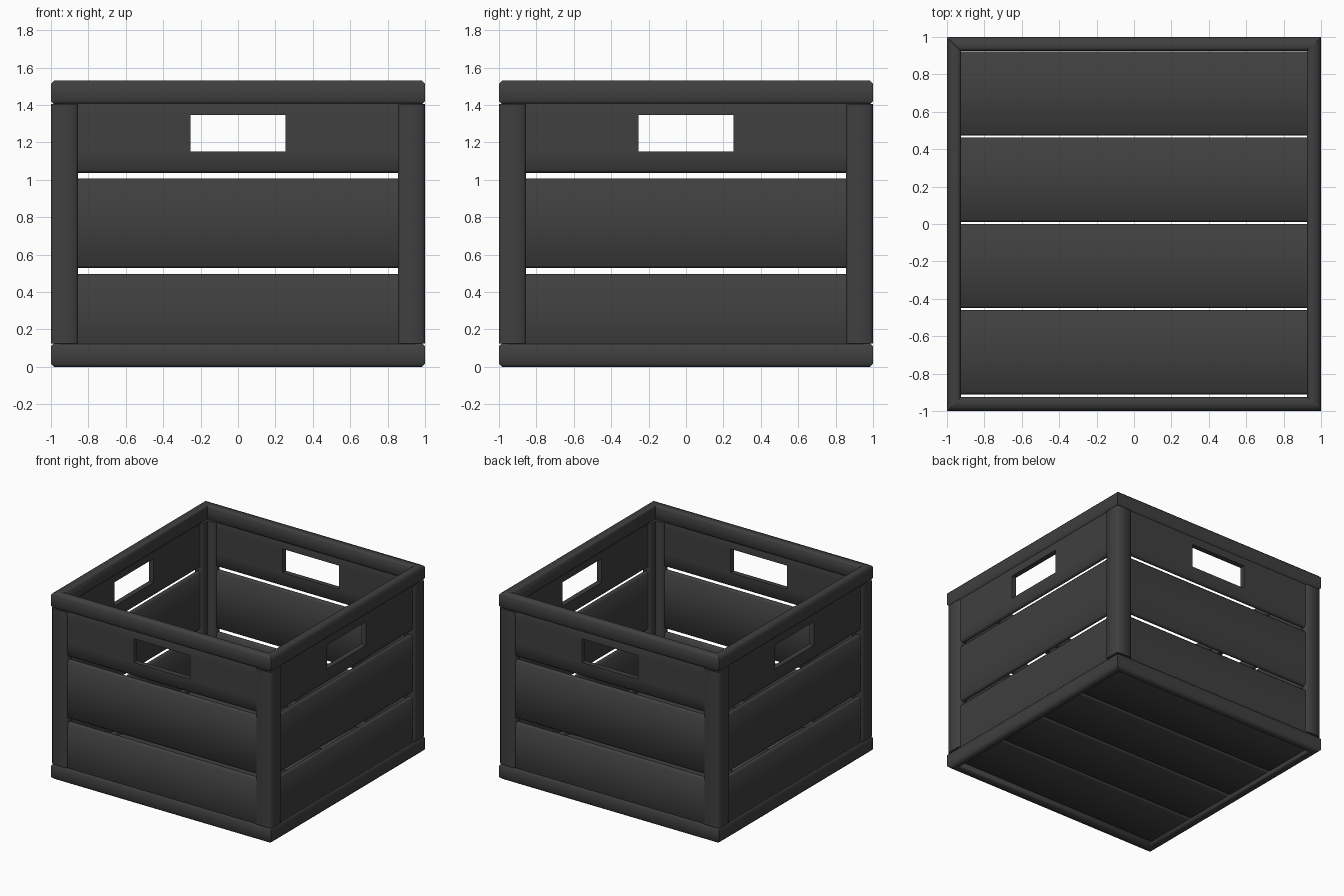
import bpy, bmesh, math
from mathutils import Vector, Matrix

if "Cube" in bpy.data.objects:
    bpy.data.objects.remove(bpy.data.objects["Cube"], do_unlink=True)

COLOUR = (0.05, 0.05, 0.05, 1)
charcoal = bpy.data.materials.new("charcoal_plastic")
charcoal.use_nodes = True
charcoal.diffuse_color = COLOUR
charcoal.node_tree.nodes["Principled BSDF"].inputs["Base Color"].default_value = COLOUR

OUT, IN = 1.0, 0.925          # outer and inner faces of the frame
RIM, TOP = 0.125, 1.53        # rim height and total height
LEG = 0.855                   # where the corner post legs end


def solid(name, polygons, push, axis, bevel, segments=1, keep=lambda e: True, turn=0):
    """Extrude flat polygons by push, round the convex edges along axis, soften shading."""
    bm = bmesh.new()
    for poly in polygons:
        bm.faces.new([bm.verts.new(p) for p in poly])
    bmesh.ops.remove_doubles(bm, verts=bm.verts, dist=1e-4)
    ext = bmesh.ops.extrude_face_region(bm, geom=bm.faces[:], use_keep_orig=True)
    moved = [g for g in ext["geom"] if isinstance(g, bmesh.types.BMVert)]
    bmesh.ops.translate(bm, verts=moved, vec=push)
    bmesh.ops.recalc_face_normals(bm, faces=bm.faces)
    bm.normal_update()
    edges = []
    for e in bm.edges:
        along = (e.verts[1].co - e.verts[0].co).normalized()
        if (abs(along[axis]) > 0.99 and keep(e) and len(e.link_faces) == 2
                and e.calc_face_angle_signed(0) > 0.5):
            edges.append(e)
    bmesh.ops.bevel(bm, geom=edges, offset=bevel, segments=segments,
                    profile=0.5, affect='EDGES')
    bm.normal_update()
    for f in bm.faces:
        f.smooth = True
    for e in bm.edges:
        e.smooth = e.calc_face_angle(0) < math.radians(50)
    bmesh.ops.rotate(bm, verts=bm.verts, cent=(0, 0, 0),
                     matrix=Matrix.Rotation(turn, 3, 'Z'))
    mesh = bpy.data.meshes.new(name)
    bm.to_mesh(mesh)
    bm.free()
    mesh.materials.append(charcoal)
    obj = bpy.data.objects.new(name, mesh)
    bpy.context.collection.objects.link(obj)


def panel_cells(xs, zs, skip=None):
    """Upright grid of quads on the inner panel face, leaving out one cell."""
    return [[(xs[i], -0.945, zs[j]), (xs[i + 1], -0.945, zs[j]),
             (xs[i + 1], -0.945, zs[j + 1]), (xs[i], -0.945, zs[j + 1])]
            for i in range(len(xs) - 1) for j in range(len(zs) - 1) if (i, j) != skip]


# Four identical sides: mitred rims, slats and a corner post each
for n, side in enumerate(("front", "left", "back", "right")):
    turn = n * math.pi / 2
    for label, z in (("bottom_rim", 0), ("top_rim", TOP - RIM)):
        plan = [(-OUT, -OUT, z), (OUT, -OUT, z), (IN, -IN, z), (-IN, -IN, z)]
        solid(f"{side}_{label}", [plan], Vector((0, 0, RIM)), 0, 0.016, turn=turn)

    outward = Vector((0, -0.042, 0))
    for label, low, high in (("lower_slat", 0.02, 0.497), ("middle_slat", 0.528, 1.008)):
        solid(f"{side}_{label}", panel_cells((-0.95, 0.95), (low, high)),
              outward, 0, 0.014, turn=turn)

    # Upper slat with the handle opening
    low, high = 1.037, 1.5
    solid(f"{side}_handle_slat",
          panel_cells((-0.95, -0.255, 0.255, 0.95), (low, 1.15, 1.345, high), (1, 1)),
          outward, 0, 0.014, turn=turn,
          keep=lambda e: min(abs(e.verts[0].co.z - low), abs(e.verts[0].co.z - high)) < 0.01)

    # L-shaped corner post
    angle = [(LEG, -OUT), (OUT, -OUT), (OUT, -LEG), (IN, -LEG), (IN, -IN), (LEG, -IN)]
    solid(f"{side}_corner_post", [[(x, y, RIM) for x, y in angle]],
          Vector((0, 0, TOP - 2 * RIM)), 2, 0.016, turn=turn)

# Floor boards
for k in range(4):
    y = -0.911 + k * 0.461
    board = [(-IN, y, 0.03), (IN, y, 0.03), (IN, y + 0.451, 0.03), (-IN, y + 0.451, 0.03)]
    solid(f"floor_board_{k + 1}", [board], Vector((0, 0, 0.05)), 0, 0.012)
